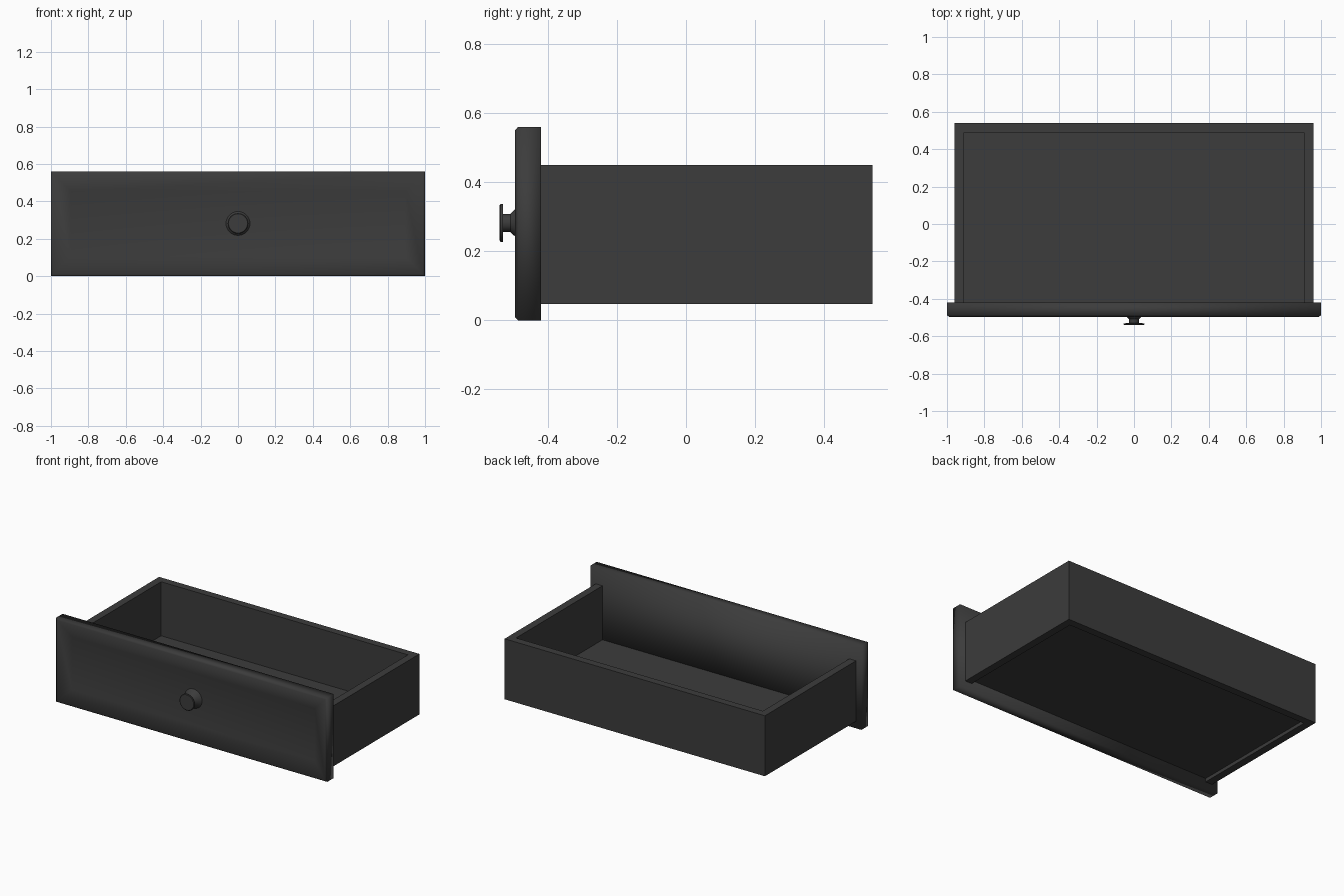
import bpy
import bmesh
import math

cube = bpy.data.objects.get("Cube")
if cube:
    bpy.data.objects.remove(cube, do_unlink=True)

black = bpy.data.materials.new("charcoal_black")
black.use_nodes = True
color = (0.045, 0.045, 0.045, 1)
black.diffuse_color = color
black.node_tree.nodes["Principled BSDF"].inputs["Base Color"].default_value = color


def finish(name, bm, smooth=False):
    bmesh.ops.recalc_face_normals(bm, faces=bm.faces)
    mesh = bpy.data.meshes.new(name)
    bm.to_mesh(mesh)
    bm.free()
    mesh.materials.append(black)
    mesh.polygons.foreach_set("use_smooth", [smooth] * len(mesh.polygons))
    obj = bpy.data.objects.new(name, mesh)
    bpy.context.collection.objects.link(obj)
    return obj


def loft(name, rings, smooth):
    """Join equal rings of points with quads and cap both ends."""
    bm = bmesh.new()
    loops = [[bm.verts.new(p) for p in ring] for ring in rings]
    for a, b in zip(loops, loops[1:]):
        for i in range(len(a)):
            j = (i + 1) % len(a)
            bm.faces.new((a[i], a[j], b[j], b[i]))
    bm.faces.new(loops[0])
    bm.faces.new(loops[-1])
    return finish(name, bm, smooth)


def prism(name, outline, z0, z1):
    """Extrude a plan outline upward."""
    return loft(name, [[(x, y, z) for x, y in outline] for z in (z0, z1)], False)


# Drawer walls: one U-shaped outline, open toward the front panel
OUT, INN = 0.96, 0.91
FRONT, BACK, BACK_IN = -0.42, 0.54, 0.49
prism("drawer_walls",
      [(-OUT, FRONT), (-OUT, BACK), (OUT, BACK), (OUT, FRONT),
       (INN, FRONT), (INN, BACK_IN), (-INN, BACK_IN), (-INN, FRONT)],
      0.047, 0.45)

# Drawer floor, set up slightly from the bottom edge of the walls
prism("drawer_floor",
      [(-INN, FRONT), (-INN, BACK_IN), (INN, BACK_IN), (INN, FRONT)], 0.07, 0.09)

# Front panel: chamfered rim sloping into a sunken field
W, H = 1.0, 0.56


def panel_ring(inset, y):
    x, lo, hi = W - inset, inset, H - inset
    return [(-x, y, lo), (x, y, lo), (x, y, hi), (-x, y, hi)]


loft("front_panel",
     [panel_ring(inset, y) for inset, y in
      ((0, FRONT), (0, -0.487), (0.01, -0.496), (0.105, -0.47))], True)

# Round knob: flared foot, neck and flat disc
KNOB_Z, SIDES = 0.282, 32
profile = [(0.066, -0.468), (0.026, -0.509), (0.026, -0.530),
           (0.055, -0.531), (0.055, -0.537), (0.051, -0.540)]
knob = loft("knob",
            [[(r * math.cos(2 * math.pi * i / SIDES), y,
               KNOB_Z + r * math.sin(2 * math.pi * i / SIDES))
              for i in range(SIDES)] for r, y in profile], True)
bpy.context.view_layer.objects.active = knob
knob.select_set(True)
bpy.ops.object.shade_smooth_by_angle(angle=math.radians(30))
